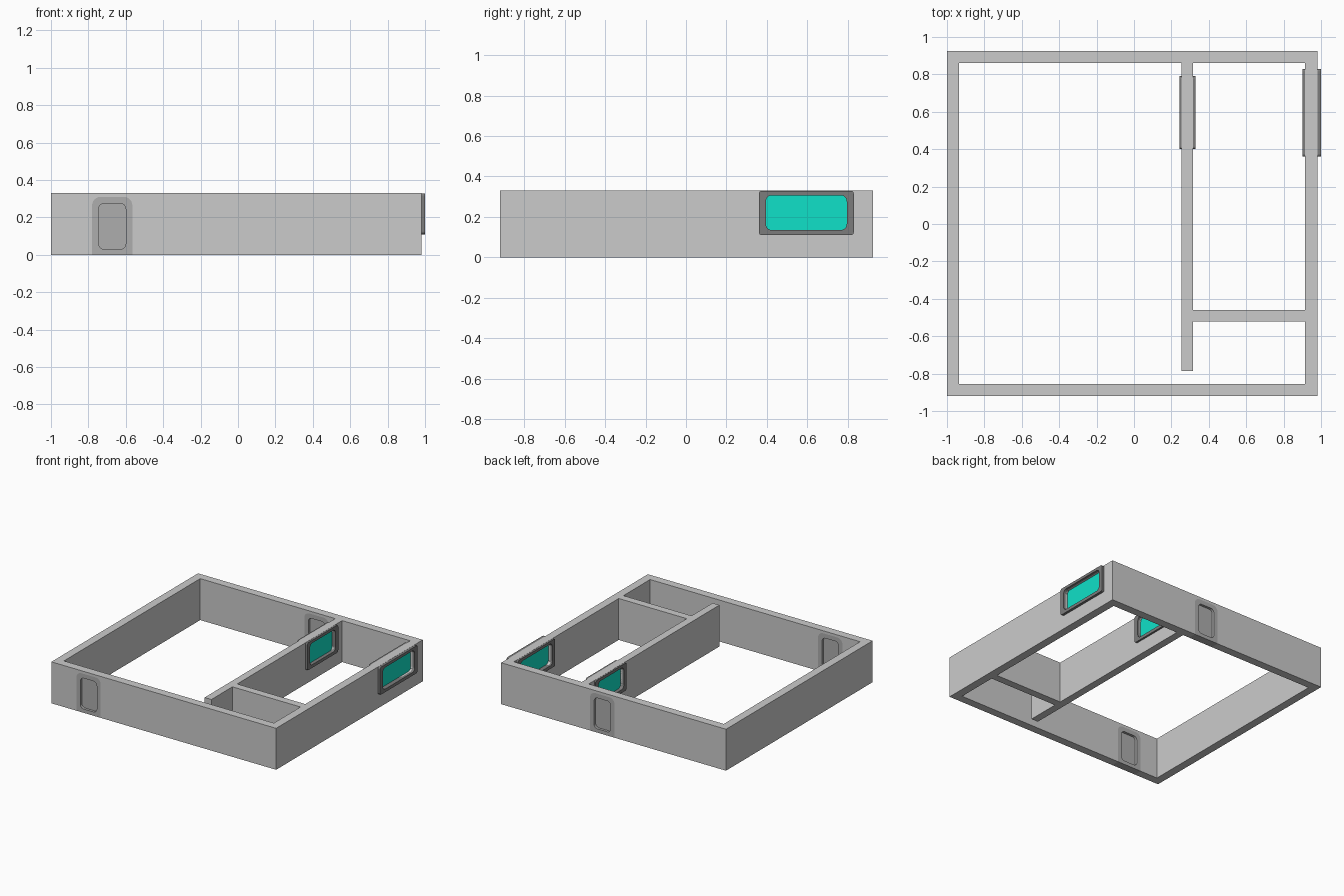
import bpy, bmesh, math

if "Cube" in bpy.data.objects:
    bpy.data.objects.remove(bpy.data.objects["Cube"])

H = 0.33


def material(name, rgb):
    m = bpy.data.materials.new(name)
    m.diffuse_color = (*rgb, 1)
    m.use_nodes = True
    m.node_tree.nodes["Principled BSDF"].inputs["Base Color"].default_value = m.diffuse_color
    return m


DARK = material("dark_frame", (0.2, 0.2, 0.2))
DOOR = material("door_grey", (0.42, 0.42, 0.42))
TEAL = material("teal_glass", (0.005, 0.75, 0.58))


def rounded(u0, u1, v0, v1, r_top, r_bottom):
    """Rounded rectangle outline with separate top and bottom radii."""
    pts = []
    corners = [(u1, v1, r_top, 0), (u0, v1, r_top, 90),
               (u0, v0, r_bottom, 180), (u1, v0, r_bottom, 270)]
    for u, v, r, start in corners:
        su = 1 if u == u0 else -1
        sv = 1 if v == v0 else -1
        for i in range(7 if r else 1):
            a = math.radians(start + i * 15)
            pts.append((u + su * r + r * math.cos(a), v + sv * r + r * math.sin(a)))
    return pts


def prism(name, axis, loops, w0, w1, mat=None):
    """Fill an outline (with holes) and extrude it from w0 to w1 along an axis."""
    cu = bpy.data.curves.new(name, 'CURVE')
    cu.dimensions, cu.fill_mode, cu.extrude = '2D', 'BOTH', (w1 - w0) / 2
    for loop in loops:
        s = cu.splines.new('POLY')
        s.points.add(len(loop) - 1)
        for p, (u, v) in zip(s.points, loop):
            p.co = (u, v, 0, 1)
        s.use_cyclic_u = True
    tmp = bpy.data.objects.new(name + "_curve", cu)
    bpy.context.collection.objects.link(tmp)
    dg = bpy.context.evaluated_depsgraph_get()
    me = bpy.data.meshes.new_from_object(tmp.evaluated_get(dg))
    bpy.data.objects.remove(tmp)
    bm = bmesh.new()
    bm.from_mesh(me)
    bmesh.ops.remove_doubles(bm, verts=bm.verts, dist=1e-5)
    for v in bm.verts:
        a, b, w = v.co.x, v.co.y, v.co.z + (w0 + w1) / 2
        v.co = {'x': (w, a, b), 'y': (a, w, b), 'z': (a, b, w)}[axis]
    bmesh.ops.recalc_face_normals(bm, faces=bm.faces)
    for f in bm.faces:
        f.smooth = False
    bm.to_mesh(me)
    bm.free()
    me.name = name
    me.materials.clear()
    if mat:
        me.materials.append(mat)
    ob = bpy.data.objects.new(name, me)
    bpy.context.collection.objects.link(ob)
    return ob


# Walls: outer rectangle with the two rooms left open
main_room = [(-0.935, -0.855), (0.915, -0.855), (0.915, -0.52), (0.315, -0.52),
             (0.315, -0.785), (0.255, -0.785), (0.255, 0.86), (-0.935, 0.86)]
side_room = [(0.315, -0.46), (0.915, -0.46), (0.915, 0.86), (0.315, 0.86)]
outer = [(-1, -0.92), (0.98, -0.92), (0.98, 0.925), (-1, 0.925)]
walls = prism("walls", 'z', [outer, main_room, side_room], 0, H)


def cut(name, axis, loop, w0, w1):
    c = prism(name, axis, [loop], w0, w1)
    c.hide_render = True
    c.hide_viewport = True
    m = walls.modifiers.new(name, 'BOOLEAN')
    m.operation, m.solver, m.object = 'DIFFERENCE', 'EXACT', c


# Outer doors: flush frame with a recessed panel on both faces
for side, x0, y0, y1 in (("front", -0.78, -0.92, -0.855), ("back", -0.018, 0.86, 0.925)):
    x1 = x0 + 0.215
    cut(side + "_door_cutter", 'y', rounded(x0, x1, -0.05, 0.31, 0.045, 0), y0 - 0.02, y1 + 0.02)
    hole = rounded(x0 + 0.035, x1 - 0.035, 0.03, 0.275, 0.03, 0.03)
    prism(side + "_door_frame", 'y', [rounded(x0, x1, 0, 0.31, 0.045, 0), hole], y0, y1, DOOR)
    prism(side + "_door_panel", 'y', [hole], y0 + 0.02, y1 - 0.02, DOOR)

# Open inner doorways
cut("partition_doorway_cutter", 'x', rounded(-0.75, -0.605, -0.05, 0.285, 0.03, 0), 0.2, 0.37)
cut("cross_wall_doorway_cutter", 'y', rounded(0.735, 0.88, -0.05, 0.285, 0.03, 0), -0.56, -0.42)

# Windows: proud frame and recessed glass
for side, x0, x1, y0, y1 in (("outer", 0.9, 1.0, 0.36, 0.83), ("inner", 0.243, 0.33, 0.4, 0.79)):
    hole = rounded(y0 + 0.035, y1 - 0.035, 0.135, 0.307, 0.03, 0.03)
    cut(side + "_window_cutter", 'x', hole, x0 - 0.02, x1 + 0.02)
    prism(side + "_window_frame", 'x',
          [rounded(y0, y1, 0.11, 0.329, 0.015, 0.015), hole], x0, x1, DARK)
    mid = (x0 + x1) / 2
    prism(side + "_window_glass", 'x', [hole], mid - 0.015, mid + 0.015, TEAL)
